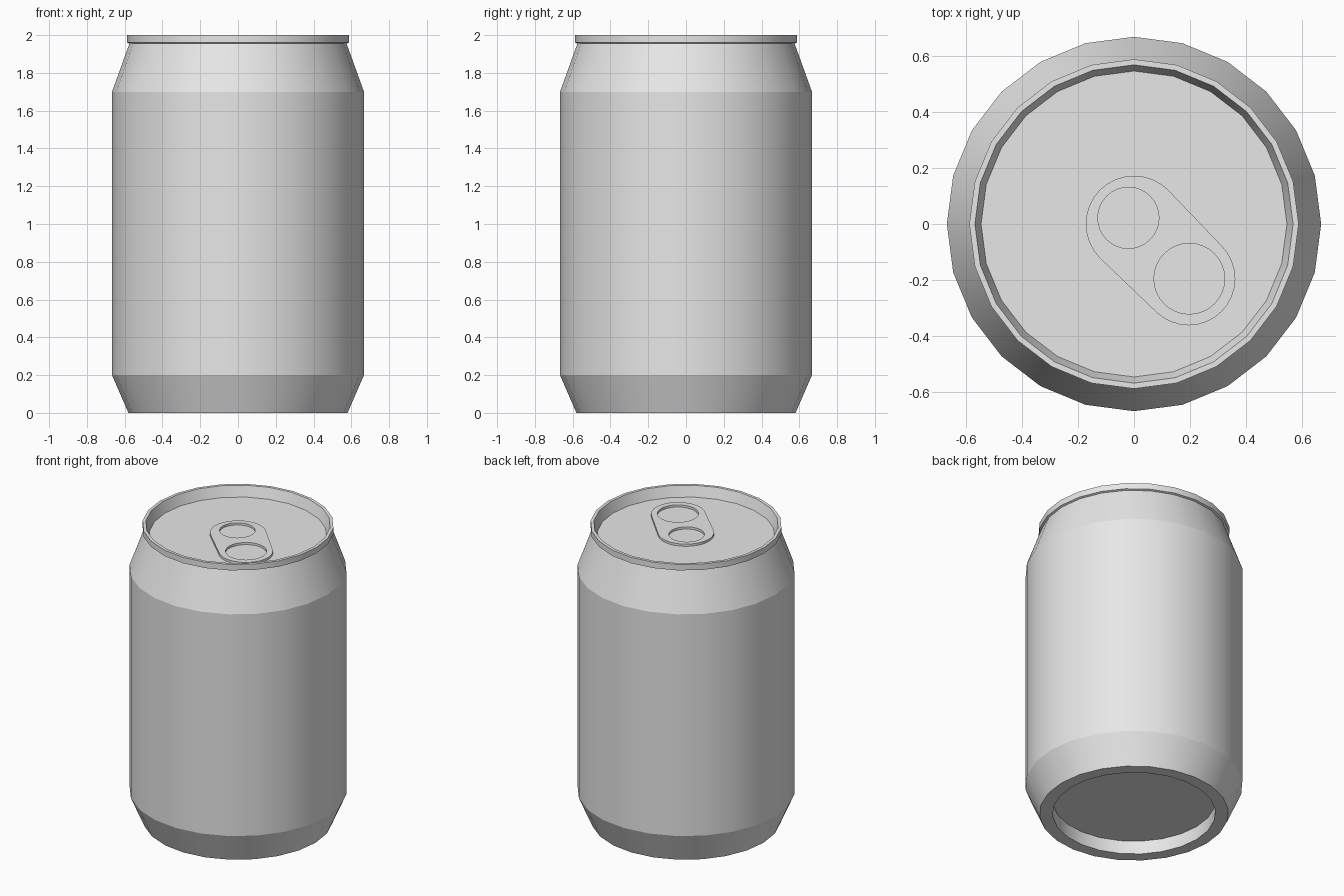
import bpy, bmesh, math

if "Cube" in bpy.data.objects:
    bpy.data.objects.remove(bpy.data.objects["Cube"])

SIDES = 24
metal = bpy.data.materials.new("brushed_grey")
metal.diffuse_color = (0.8, 0.8, 0.8, 1)
metal.use_nodes = True
metal.node_tree.nodes["Principled BSDF"].inputs["Base Color"].default_value = metal.diffuse_color


def finish(obj, angle):
    obj.data.materials.clear()
    obj.data.materials.append(metal)
    bpy.ops.object.select_all(action='DESELECT')
    obj.select_set(True)
    bpy.context.view_layer.objects.active = obj
    bpy.ops.object.shade_smooth_by_angle(angle=math.radians(angle))


# Can body: one closed lathe from the recessed base, up the wall, to the sunken lid
profile = [(0.50, 0.09), (0.50, 0.0), (0.58, 0.0), (0.667, 0.2), (0.667, 1.7),
           (0.575, 1.955), (0.587, 1.96), (0.587, 2.0), (0.567, 2.0), (0.545, 1.93)]
bm = bmesh.new()
rings = [[bm.verts.new((r * math.cos(math.tau * i / SIDES),
                        r * math.sin(math.tau * i / SIDES), z))
          for i in range(SIDES)] for r, z in profile]
for a, b in zip(rings, rings[1:]):
    for i in range(SIDES):
        j = (i + 1) % SIDES
        bm.faces.new((a[i], a[j], b[j], b[i]))
bm.faces.new(rings[0])      # base panel
bm.faces.new(rings[-1])     # lid panel
bmesh.ops.recalc_face_normals(bm, faces=bm.faces)
mesh = bpy.data.meshes.new("can_body")
bm.to_mesh(mesh)
bm.free()
body = bpy.data.objects.new("can_body", mesh)
bpy.context.collection.objects.link(body)
finish(body, 17)


# Pull tab: rounded plate with two finger holes, laid diagonally on the lid
def arc(cx, cy, r, start, sweep, n):
    return [(cx + r * math.cos(start + sweep * i / n),
             cy + r * math.sin(start + sweep * i / n)) for i in range(n + 1)]


q = math.pi / 4
outline = arc(0.0, 0.0, 0.172, q, math.pi, 16) + arc(0.195, -0.195, 0.166, 5 * q, math.pi, 16)
holes = [arc(-0.02, 0.022, 0.109, 0, math.tau, 32)[:-1],
         arc(0.197, -0.195, 0.126, 0, math.tau, 32)[:-1]]
curve = bpy.data.curves.new("pull_tab", 'CURVE')
curve.dimensions = '2D'
curve.fill_mode = 'BOTH'
curve.extrude = 0.0075
for loop in [outline] + holes:
    spline = curve.splines.new('POLY')
    spline.points.add(len(loop) - 1)
    for p, (x, y) in zip(spline.points, loop):
        p.co = (x, y, 0, 1)
    spline.use_cyclic_u = True
tab = bpy.data.objects.new("pull_tab", curve)
tab.location.z = 1.9375
bpy.context.collection.objects.link(tab)
bpy.ops.object.select_all(action='DESELECT')
tab.select_set(True)
bpy.context.view_layer.objects.active = tab
bpy.ops.object.convert(target='MESH')
finish(bpy.context.view_layer.objects.active, 30)
